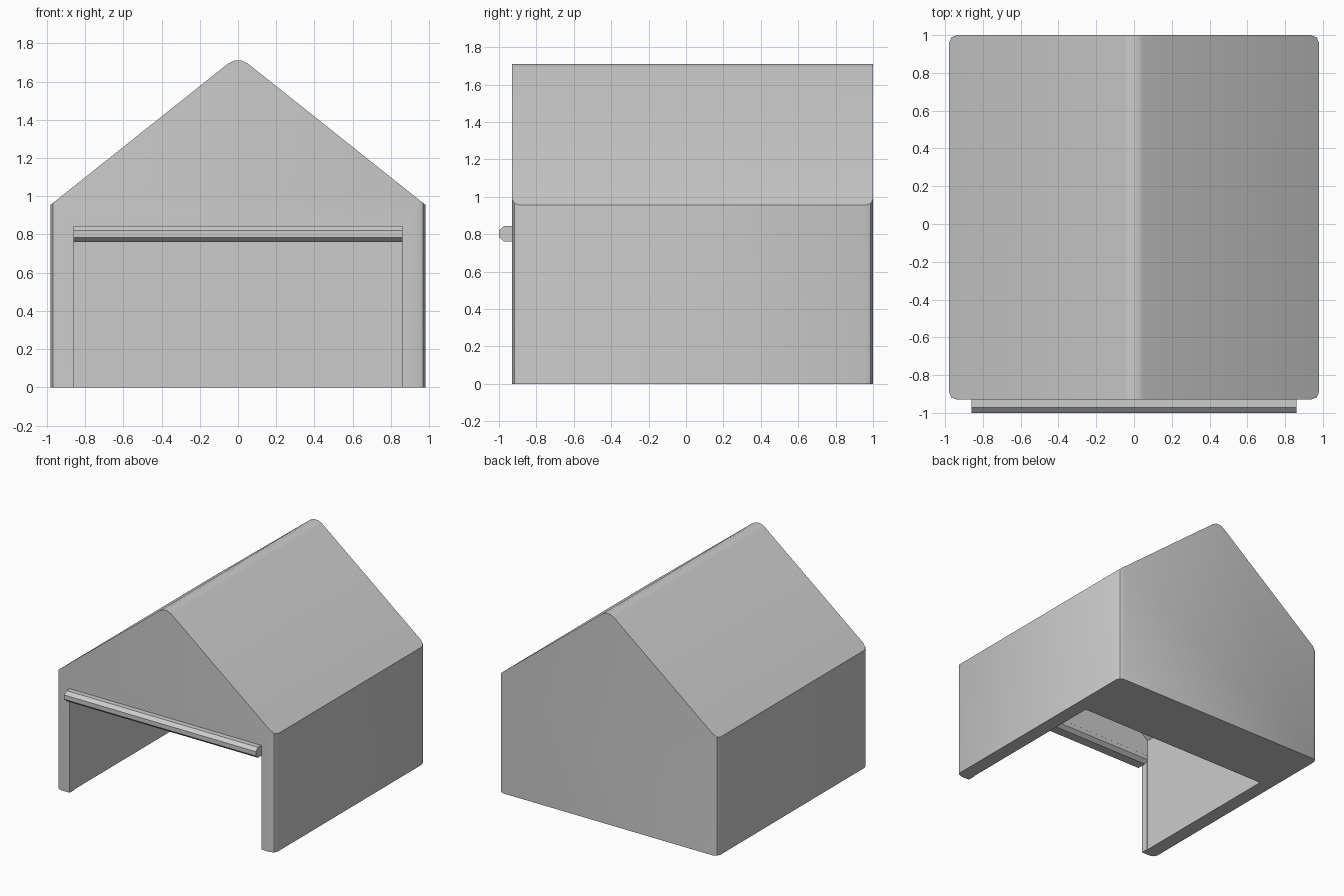
import bpy, bmesh, math

if "Cube" in bpy.data.objects:
    bpy.data.objects.remove(bpy.data.objects["Cube"])


def prism(name, pts, axis, a, b):
    """Extrude a closed profile: (x, z) along y, or (y, z) along x."""
    def place(p, t):
        return (p[0], t, p[1]) if axis == 'y' else (t, p[0], p[1])
    bm = bmesh.new()
    f = bm.faces.new([bm.verts.new(place(p, a)) for p in pts])
    g = bm.faces.new([bm.verts.new(place(p, b)) for p in reversed(pts)])
    va, vb = list(f.verts), list(reversed(g.verts))
    n = len(pts)
    for i in range(n):
        j = (i + 1) % n
        bm.faces.new((va[j], va[i], vb[i], vb[j]))
    bmesh.ops.recalc_face_normals(bm, faces=bm.faces)
    me = bpy.data.meshes.new(name)
    bm.to_mesh(me)
    bm.free()
    ob = bpy.data.objects.new(name, me)
    bpy.context.collection.objects.link(ob)
    return ob


def bevel_edges(ob, test, width, segments):
    bm = bmesh.new()
    bm.from_mesh(ob.data)
    edges = [e for e in bm.edges if test(e.verts[0].co, e.verts[1].co)]
    bmesh.ops.bevel(bm, geom=edges, offset=width, segments=segments,
                    profile=0.5, affect='EDGES')
    bm.to_mesh(ob.data)
    bm.free()


def cut(ob, cutter):
    mod = ob.modifiers.new("cut", 'BOOLEAN')
    mod.operation, mod.solver, mod.object = 'DIFFERENCE', 'EXACT', cutter
    bpy.context.view_layer.objects.active = ob
    bpy.ops.object.modifier_apply(modifier=mod.name)
    bpy.data.objects.remove(cutter)


def smooth(ob):
    bpy.ops.object.select_all(action='DESELECT')
    ob.select_set(True)
    bpy.context.view_layer.objects.active = ob
    bpy.ops.object.shade_smooth_by_angle(angle=math.radians(30))


def gable(half, base, eave, peak):
    return [(-half, base), (half, base), (half, eave), (0, peak), (-half, eave)]


# Gabled garage body with rounded ridge and wall corners
body = prism("garage_body", gable(0.98, 0, 0.955, 1.735), 'y', -0.93, 1.0)
bevel_edges(body, lambda p, q: p.z > 1.7 and q.z > 1.7, 0.065, 3)
bevel_edges(body, lambda p, q: abs(p.x - q.x) < 1e-4 and abs(p.y - q.y) < 1e-4
            and abs(p.x) > 0.9, 0.042, 2)

# Hollow interior under the roof, then the door opening
cut(body, prism("interior_cutter", gable(0.865, -0.1, 0.955, 1.64), 'y', -0.87, 0.46))
cut(body, prism("door_cutter", [(-0.86, -0.2), (0.86, -0.2), (0.86, 0.8), (-0.86, 0.8)],
                'y', -1.1, -0.8))
smooth(body)

# Rolled-up door bar above the opening
roller = prism("door_roller", [(-1.0, 0.785), (-0.972, 0.76), (-0.895, 0.76), (-0.865, 0.785),
                               (-0.865, 0.82), (-0.895, 0.845), (-0.972, 0.845), (-1.0, 0.82)],
               'x', -0.86, 0.86)
smooth(roller)
